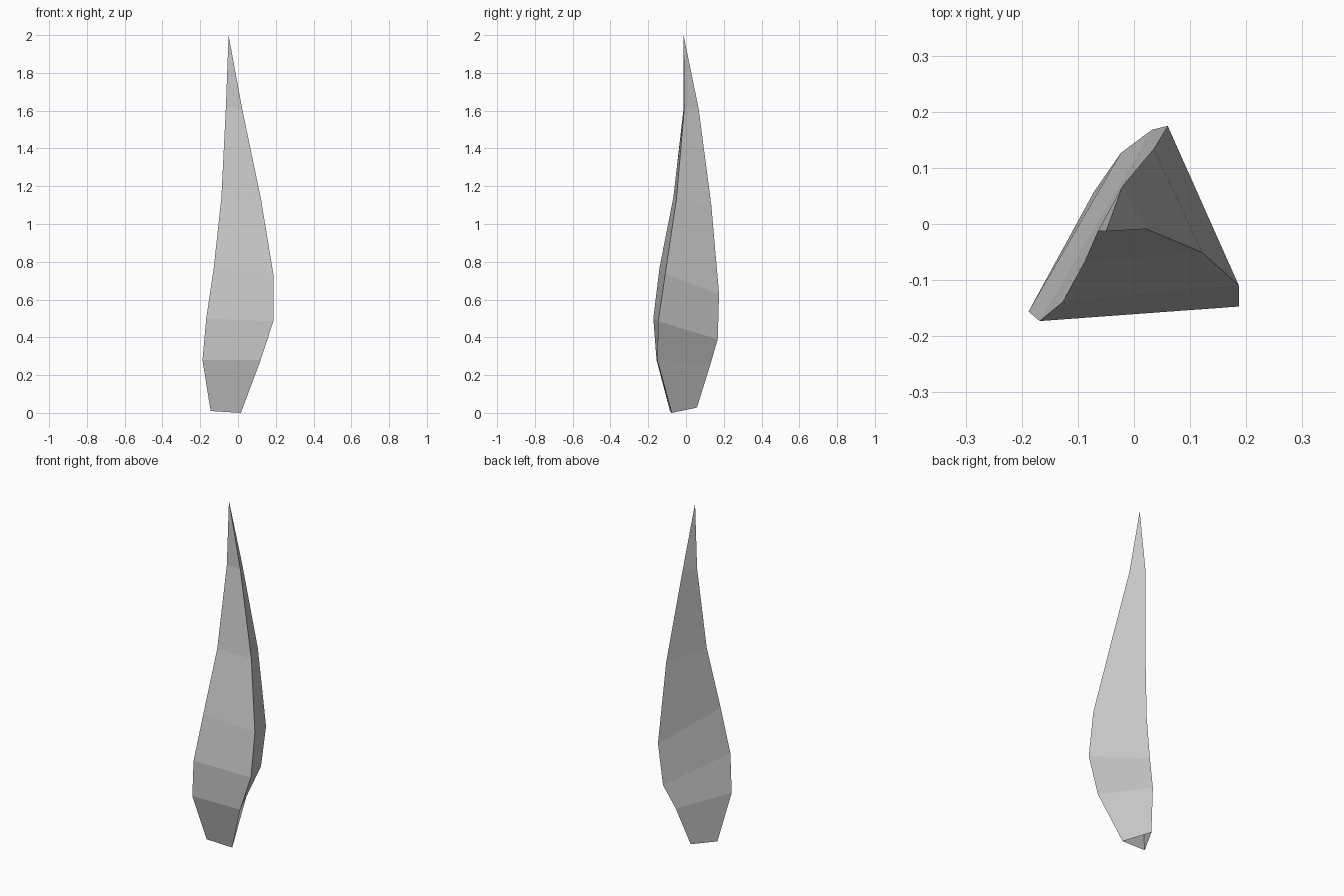
import bpy
import bmesh

if "Cube" in bpy.data.objects:
    bpy.data.objects.remove(bpy.data.objects["Cube"])

# Three long ridges of the blade, bottom to top
left_ridge = [(-.145, -.085, .01), (-.188, -.156, .28), (-.168, -.173, .50),
              (-.128, -.14, .77), (-.088, -.067, .14 + 1), (-.064, -.012, 1.62)]
right_ridge = [(.015, -.075, 0), (.12, -.152, .28), (.187, -.147, .485),
               (.187, -.11, .735), (.122, -.051, 1.13), (.022, -.009, 1.61)]
back_ridge = [(-.071, .058, .028), (-.023, .127, .25), (.032, .168, .39),
              (.06, .175, .63), (.035, .134, 1.1), (-.021, .067, 1.61)]
tip = (-.05, -.013, 2.0)

# Loft the triangular blade, open at the base
bm = bmesh.new()
rings = [[bm.verts.new(p) for p in ring]
         for ring in zip(left_ridge, right_ridge, back_ridge)]
apex = bm.verts.new(tip)
for low, high in zip(rings, rings[1:]):
    for i in range(3):
        j = (i + 1) % 3
        bm.faces.new((low[i], low[j], high[j], high[i]))
for i in range(3):
    bm.faces.new((rings[-1][i], rings[-1][(i + 1) % 3], apex))

mesh = bpy.data.meshes.new("leaf_blade")
bm.to_mesh(mesh)
bm.free()
blade = bpy.data.objects.new("leaf_blade", mesh)
bpy.context.collection.objects.link(blade)
